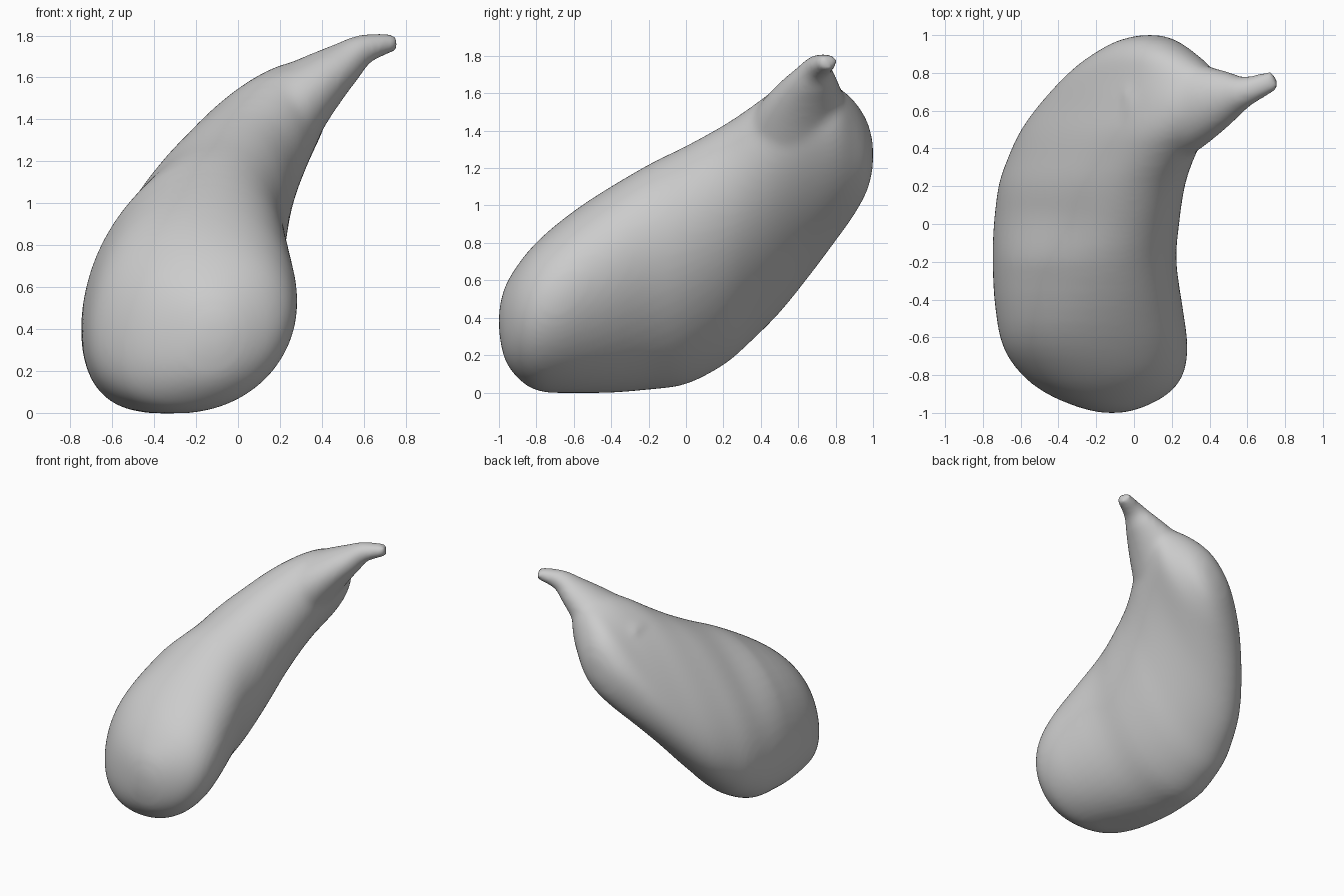
import bpy, bmesh
from math import sin, cos, asin, pi
from mathutils import Vector

if "Cube" in bpy.data.objects:
    bpy.data.objects.remove(bpy.data.objects["Cube"])

N = 48


def catmull(rows, steps):
    """Smoothly resample a list of equal-length rows."""
    out = []
    for i in range(len(rows) - 1):
        p0, p1 = rows[max(i - 1, 0)], rows[i]
        p2, p3 = rows[i + 1], rows[min(i + 2, len(rows) - 1)]
        for k in range(steps):
            t = k / steps
            out.append([0.5 * (2 * b + (c - a) * t + (2 * a - 5 * b + 4 * c - d) * t * t
                               + (3 * b - a - 3 * c + d) * t ** 3)
                        for a, b, c, d in zip(p0, p1, p2, p3)])
    return out + [list(rows[-1])]


def loft(bm, rings):
    """Skin a closed tube through the rings and cap both ends."""
    vs = [[bm.verts.new(p) for p in r] for r in rings]
    for a, b in zip(vs, vs[1:]):
        for j in range(N):
            k = (j + 1) % N
            bm.faces.new((a[j], a[k], b[k], b[j]))
    bm.faces.new(vs[0])
    bm.faces.new(vs[-1])


def bump(t, at):
    return max(0, cos(t - at)) ** 6


def slice_ring(y, x0, x1, z0, z1, s):
    """Slanted ellipse filling a box; left corners fuller in front, upper left flatter behind."""
    front = min(max((0.15 - y) / 0.5, 0), 1)
    low = 0.08 * front
    high = 0.05 * min(max((-0.25 - y) / 0.3, 0), 1) - 0.08 * min(max((y + 0.2) / 0.25, 0), 1)
    ring = []
    for j in range(N):
        t = 2 * pi * j / N
        f = 1 + low * bump(t, 1.2 * pi) + high * bump(t, 0.7 * pi)
        x = (x0 + x1) / 2 + (x1 - x0) / 2 * cos(t) * f
        z = (z0 + z1) / 2 + (z1 - z0) / 2 * sin(t + asin(s)) * f
        ring.append((max(x, -0.753), y, max(z, -0.002)))
    return ring


# Body slices: y, x left, x right, z low, z high, slant
body = [
    (-1.00, -0.17, -0.06, 0.32, 0.44, 0.1),
    (-0.97, -0.29, 0.05, 0.18, 0.56, 0.1),
    (-0.90, -0.45, 0.18, 0.08, 0.68, 0.12),
    (-0.80, -0.58, 0.26, 0.015, 0.80, 0.14),
    (-0.65, -0.68, 0.285, 0.00, 0.93, 0.15),
    (-0.45, -0.72, 0.26, 0.005, 1.07, 0.2),
    (-0.20, -0.74, 0.225, 0.025, 1.22, 0.3),
    (0.00, -0.74, 0.24, 0.05, 1.32, 0.40),
    (0.20, -0.72, 0.27, 0.145, 1.43, 0.50),
    (0.35, -0.67, 0.32, 0.275, 1.53, 0.60),
    (0.50, -0.60, 0.39, 0.425, 1.635, 0.68),
    (0.65, -0.49, 0.44, 0.61, 1.68, 0.71),
    (0.80, -0.35, 0.43, 0.81, 1.64, 0.65),
    (0.90, -0.22, 0.33, 0.95, 1.56, 0.5),
    (0.97, -0.09, 0.23, 1.08, 1.45, 0.3),
    (1.00, 0.03, 0.14, 1.20, 1.34, 0.2),
]
bm = bmesh.new()
loft(bm, [slice_ring(*r) for r in catmull(body, 3)])

# Neck: tapering tube, centre x y z, radius, sideways radius
neck = catmull([
    (0.12, 0.59, 1.34, 0.24, 0.29),
    (0.24, 0.62, 1.455, 0.20, 0.26),
    (0.37, 0.65, 1.565, 0.15, 0.205),
    (0.50, 0.68, 1.665, 0.105, 0.135),
    (0.60, 0.705, 1.735, 0.074, 0.08),
    (0.752, 0.765, 1.77, 0.044, 0.055),
], 4)
rings = []
for i, (x, y, z, r, w) in enumerate(neck):
    a, b = neck[max(i - 1, 0)], neck[min(i + 1, len(neck) - 1)]
    d = (Vector(b[:3]) - Vector(a[:3])).normalized()
    side = Vector((0, 0, 1)).cross(d).normalized()
    up = d.cross(side)
    c = Vector((x, y, z))
    rings.append([c + side * w * cos(2 * pi * j / N) + up * r * sin(2 * pi * j / N)
                  for j in range(N)])
loft(bm, rings)
bmesh.ops.recalc_face_normals(bm, faces=bm.faces)

me = bpy.data.meshes.new("pouch")
bm.to_mesh(me)
bm.free()
ob = bpy.data.objects.new("pouch", me)
bpy.context.collection.objects.link(ob)

# Fuse body and neck into one soft skin
rm = ob.modifiers.new("fuse", 'REMESH')
rm.mode = 'VOXEL'
rm.voxel_size = 0.018
rm.use_smooth_shade = True
sm = ob.modifiers.new("soften", 'SMOOTH')
sm.factor = 0.5
sm.iterations = 22
